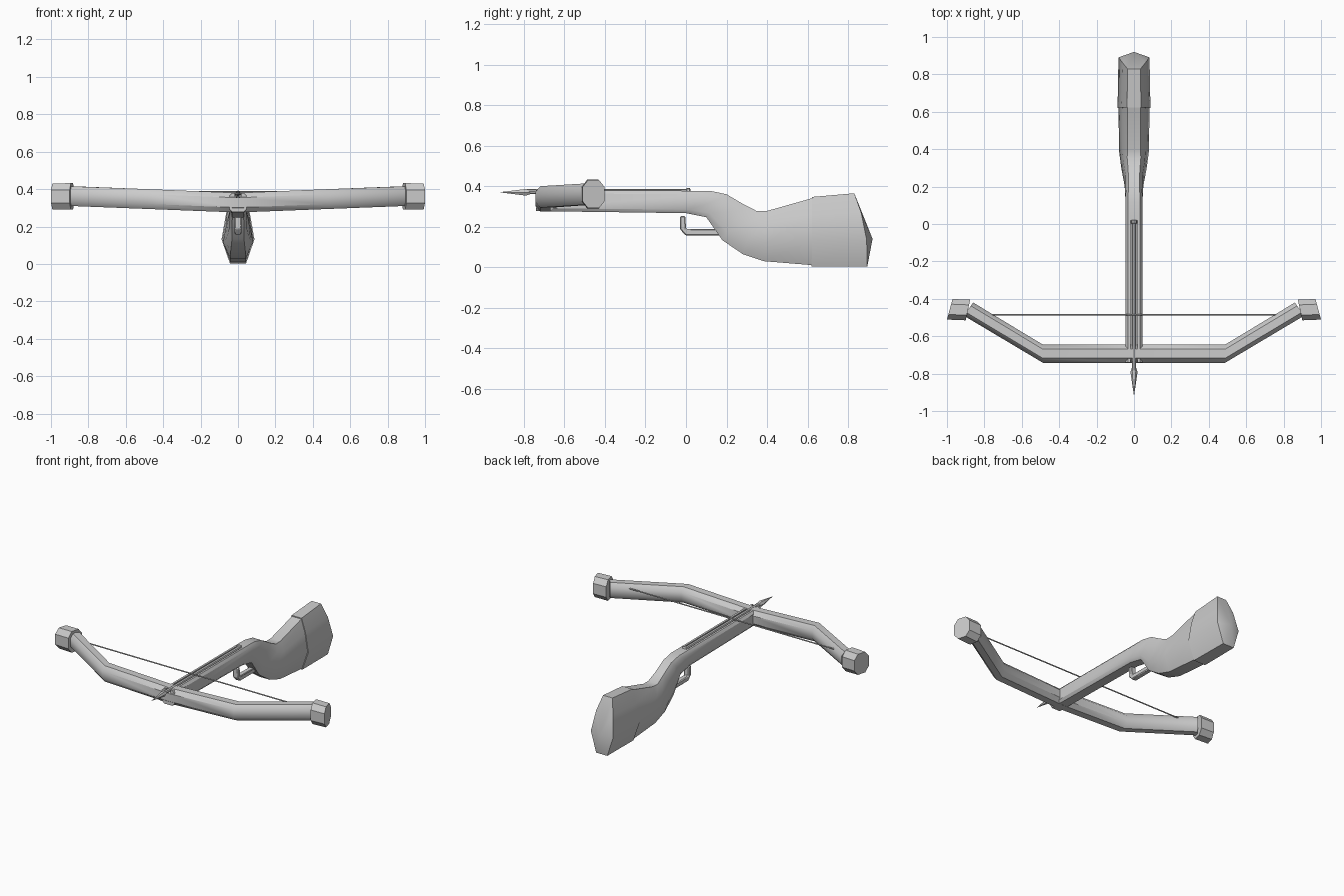
import bpy, bmesh, math
from mathutils import Vector as V

if "Cube" in bpy.data.objects:
    bpy.data.objects.remove(bpy.data.objects["Cube"])

OCT = [(0, -.5), (0, .5), (.25, 1), (.75, 1), (1, .5), (1, -.5), (.75, -1), (.25, -1)]
RAIL = [(0, -.7), (0, .7), (.15, 1), (.85, 1), (1, .7), (1, -.7), (.85, -1), (.15, -1)]
BUTT = [(0, -.5), (0, .5), (.37, 1), (.74, .75), (1, .42), (1, -.42), (.74, -.75), (.37, -1)]


def blend(k):
    return [(a[0] + (b[0] - a[0]) * k, a[1] + (b[1] - a[1]) * k) for a, b in zip(RAIL, BUTT)]


def section(bottom, top, half, shape, bulge=V((0, 0, 0))):
    """Ring of points between a bottom and a top point, spread sideways by half."""
    bottom, top, half = V(bottom), V(top), V(half)
    return [bottom.lerp(top, t) + half * s + bulge * (4 * t * (1 - t)) for t, s in shape]


def finish(name, bm, angle=40):
    bmesh.ops.recalc_face_normals(bm, faces=bm.faces)
    me = bpy.data.meshes.new(name)
    bm.to_mesh(me)
    bm.free()
    ob = bpy.data.objects.new(name, me)
    bpy.context.collection.objects.link(ob)
    if angle:
        bpy.ops.object.select_all(action='DESELECT')
        bpy.context.view_layer.objects.active = ob
        ob.select_set(True)
        bpy.ops.object.shade_smooth_by_angle(angle=math.radians(angle))
    return ob


def loft(name, rings, apex=None, angle=40):
    bm = bmesh.new()
    vs = [[bm.verts.new(p) for p in r] for r in rings]
    n = len(vs[0])
    for a, b in zip(vs, vs[1:]):
        for i in range(n):
            j = (i + 1) % n
            bm.faces.new((a[i], a[j], b[j], b[i]))
    bm.faces.new(vs[0])
    if apex:
        tip = bm.verts.new(apex)
        for i in range(n):
            bm.faces.new((vs[-1][i], vs[-1][(i + 1) % n], tip))
    else:
        bm.faces.new(vs[-1])
    return finish(name, bm, angle)


def turned(name, profile, z, sides):
    """Round part along y from (y, radius) pairs."""
    rings = [[(r * math.cos(2 * math.pi * i / sides), y, z + r * math.sin(2 * math.pi * i / sides))
              for i in range(sides)] for y, r in profile]
    return loft(name, rings)


def box(name, lo, hi):
    bm = bmesh.new()
    bmesh.ops.create_cube(bm, size=1)
    lo, hi = V(lo), V(hi)
    for v in bm.verts:
        v.co = (lo + hi) / 2 + v.co * (hi - lo)
    return finish(name, bm, 0)


# Stock: slim rail bending down into a deep grip
stock_rows = [  # bottom y, z, top y, z, half width, shape blend
    (-.74, .277, -.74, .38, .045, 0), (0, .267, .12, .377, .045, 0),
    (.10, .247, .20, .36, .045, .1), (.18, .133, .285, .31, .05, .3),
    (.28, .065, .35, .277, .068, .6), (.385, .03, .40, .278, .08, .9),
    (.63, .01, .63, .343, .083, 1)]
stock = loft("stock", [section((0, yb, zb), (0, yt, zt), (w, 0, 0), blend(k))
                       for yb, zb, yt, zt, w, k in stock_rows])

# Groove for the bolt
groove = box("groove_cutter", (-.018, -.8, .355), (.018, .02, .5))
groove.hide_render = True
groove.display_type = 'WIRE'
cut = stock.modifiers.new("groove", 'BOOLEAN')
cut.operation = 'DIFFERENCE'
cut.object = groove

# Butt cap
loft("butt_cap", [
    section((0, .62, .004), (0, .622, .347), (.088, 0, 0), BUTT),
    section((0, .894, .003), (0, .83, .365), (.083, 0, 0), BUTT, V((0, .022, 0)))],
    apex=(0, .92, .14), angle=35)

# Bow limbs: one bent bar, mirrored from its right half
half_rows = [  # outer x, y, inner x, y, z low, z high
    (0, -.742, 0, -.645, .275, .38),
    (.487, -.742, .487, -.645, .294, .40),
    (.91, -.49, .86, -.42, .31, .415)]
rings = []
for side, rows in ((-1, half_rows[:0:-1]), (1, half_rows)):
    for xo, yo, xi, yi, z0, z1 in rows:
        mx, my = side * (xo + xi) / 2, (yo + yi) / 2
        rings.append(section((mx, my, z0), (mx, my, z1),
                             (side * (xi - xo) / 2, (yi - yo) / 2, 0), OCT))
loft("bow_limbs", rings)

# Limb tip caps
caps = loft("limb_tip_caps", [
    section((.888, -.46, .29), (.888, -.46, .432), (-.012, .055, 0), OCT),
    section((.985, -.456, .292), (.985, -.456, .43), (-.015, .055, 0), OCT)], angle=30)
caps.modifiers.new("mirror", 'MIRROR')

# Bow string
string = turned("bow_string", [(-.78, .004), (.78, .004)], 0, 6)
string.rotation_euler = (0, 0, math.radians(90))
string.location = (0, -.485, .386)

# Bolt: shaft, head and nock
turned("bolt_shaft", [(-.79, .012), (.015, .012)], .373, 8)
turned("bolt_head", [(-.77, .012), (-.79, .019), (-.915, .001)], .37, 6)
turned("bolt_nock", [(.002, .012), (.005, .017), (.018, .017), (.021, .012)], .375, 8)

# Trigger: upturned hook below the rail
outline = [(-.03, .252), (-.03, .188), (-.002, .157), (.2, .157), (.2, .188), (0, .19), (-.003, .252)]
trigger = loft("trigger", [[(x, y, z) for y, z in outline] for x in (-.018, .018)])
bev = trigger.modifiers.new("bevel", 'BEVEL')
bev.width = .005
bev.segments = 1
